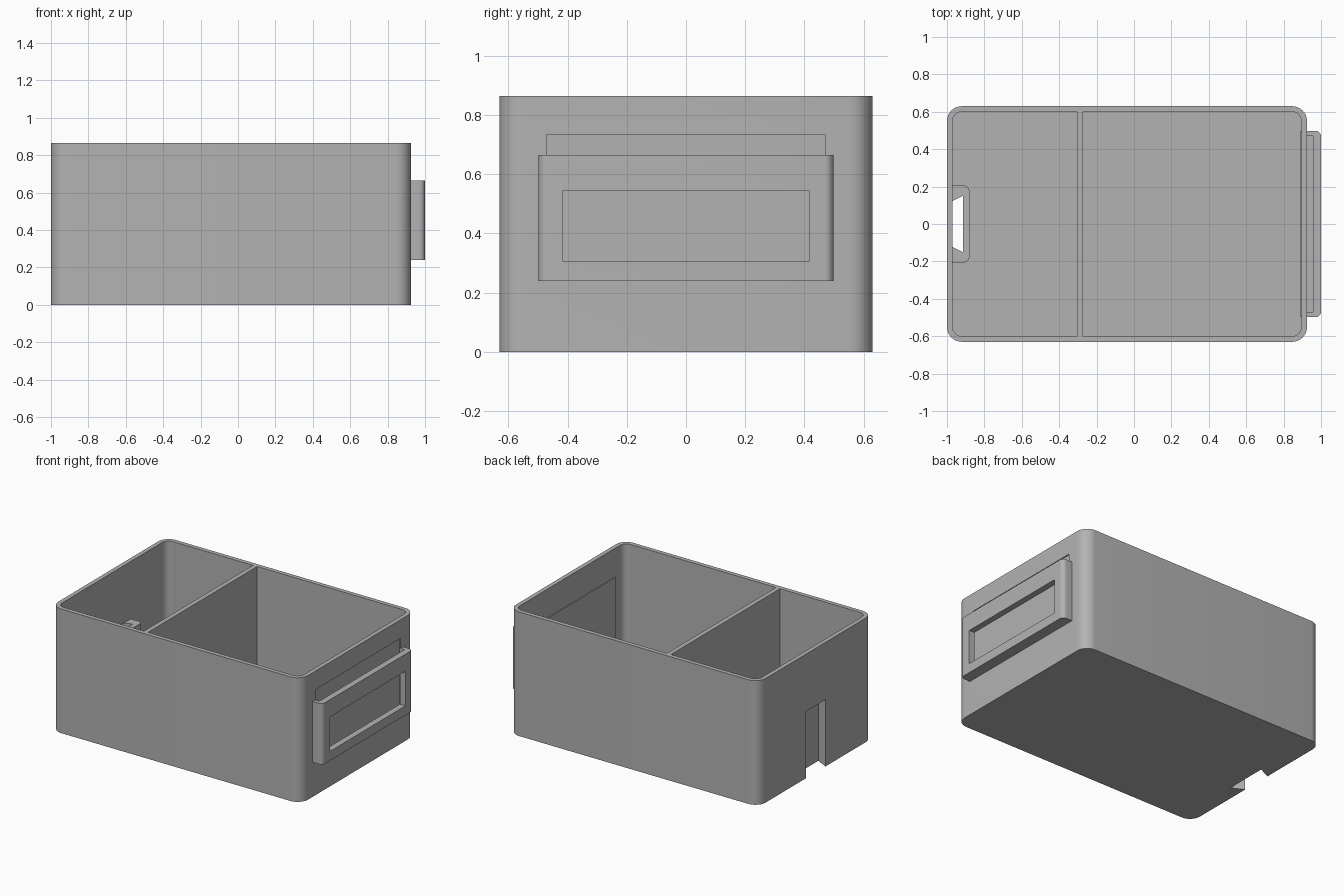
import bpy
import math

if "Cube" in bpy.data.objects:
    bpy.data.objects.remove(bpy.data.objects["Cube"], do_unlink=True)

GREY = (0.45, 0.45, 0.45, 1.0)
grey = bpy.data.materials.new("matte grey")
grey.use_nodes = True
grey.diffuse_color = GREY
grey.node_tree.nodes["Principled BSDF"].inputs["Base Color"].default_value = GREY


def prism(name, outline, z0, z1):
    """Extrude a counter-clockwise outline straight up."""
    n = len(outline)
    verts = [(x, y, z) for z in (z0, z1) for x, y in outline]
    faces = [list(range(n))[::-1], list(range(n, 2 * n))]
    faces += [[i, (i + 1) % n, n + (i + 1) % n, n + i] for i in range(n)]
    mesh = bpy.data.meshes.new(name)
    mesh.from_pydata(verts, [], faces)
    mesh.materials.append(grey)
    obj = bpy.data.objects.new(name, mesh)
    bpy.context.collection.objects.link(obj)
    return obj


def block(name, x0, x1, half_y, z0, z1, left_r=0.0, right_r=0.0, steps=10):
    """Box with rounded vertical corners on its -x and +x ends."""
    outline = []
    for sx, sy, start in ((1, 1, 0), (-1, 1, 90), (-1, -1, 180), (1, -1, 270)):
        r = right_r if sx > 0 else left_r
        cx = x1 - r if sx > 0 else x0 + r
        cy = sy * (half_y - r)
        for i in range(steps + 1 if r else 1):
            a = math.radians(start + 90 * i / steps)
            outline.append((cx + r * math.cos(a), cy + r * math.sin(a)))
    return prism(name, outline, z0, z1)


def combine(target, other, operation):
    """Apply a boolean and remove the helper."""
    mod = target.modifiers.new(operation.lower(), 'BOOLEAN')
    mod.operation = operation
    mod.solver = 'EXACT'
    mod.object = other
    bpy.context.view_layer.objects.active = target
    bpy.ops.object.modifier_apply(modifier=mod.name)
    bpy.data.objects.remove(other, do_unlink=True)


WALL = 0.03
HEIGHT = 0.865
KEY_TOP = 0.465

# Bin shell: two cavities leave the walls, floor and divider
storage_bin = block("storage_bin", -1, 0.925, 0.63, 0, HEIGHT, 0.08, 0.08)
small_cavity = block("small_cavity", -1 + WALL, -0.305, 0.63 - WALL, WALL, 1, left_r=0.05)
large_cavity = block("large_cavity", -0.273, 0.925 - WALL, 0.63 - WALL, WALL, 1, right_r=0.05)
combine(storage_bin, small_cavity, 'DIFFERENCE')
combine(storage_bin, large_cavity, 'DIFFERENCE')

# Label holder on the right end, with a slot open at the top and a window
holder = block("label_holder", 0.89, 1, 0.498, 0.24, 0.665, right_r=0.03)
combine(storage_bin, holder, 'UNION')
slot = block("label_slot", 0.917, 0.957, 0.47, 0.27, 0.735)
combine(storage_bin, slot, 'DIFFERENCE')
window = block("label_window", 0.94, 1.1, 0.415, 0.305, 0.545)
combine(storage_bin, window, 'DIFFERENCE')

# Thickened pad on the left end, cut through by a dovetail groove
pad = block("groove_pad", -0.99, -0.88, 0.205, 0.01, KEY_TOP, right_r=0.03)
combine(storage_bin, pad, 'UNION')
dovetail = prism("dovetail_groove",
                 [(-1.02, -0.098), (-0.915, -0.15), (-0.915, 0.15), (-1.02, 0.098)],
                 -0.1, KEY_TOP + 0.001)
combine(storage_bin, dovetail, 'DIFFERENCE')

# Smooth rounded corners, crisp edges
bpy.ops.object.select_all(action='DESELECT')
storage_bin.select_set(True)
bpy.context.view_layer.objects.active = storage_bin
bpy.ops.object.shade_smooth_by_angle(angle=math.radians(30))
